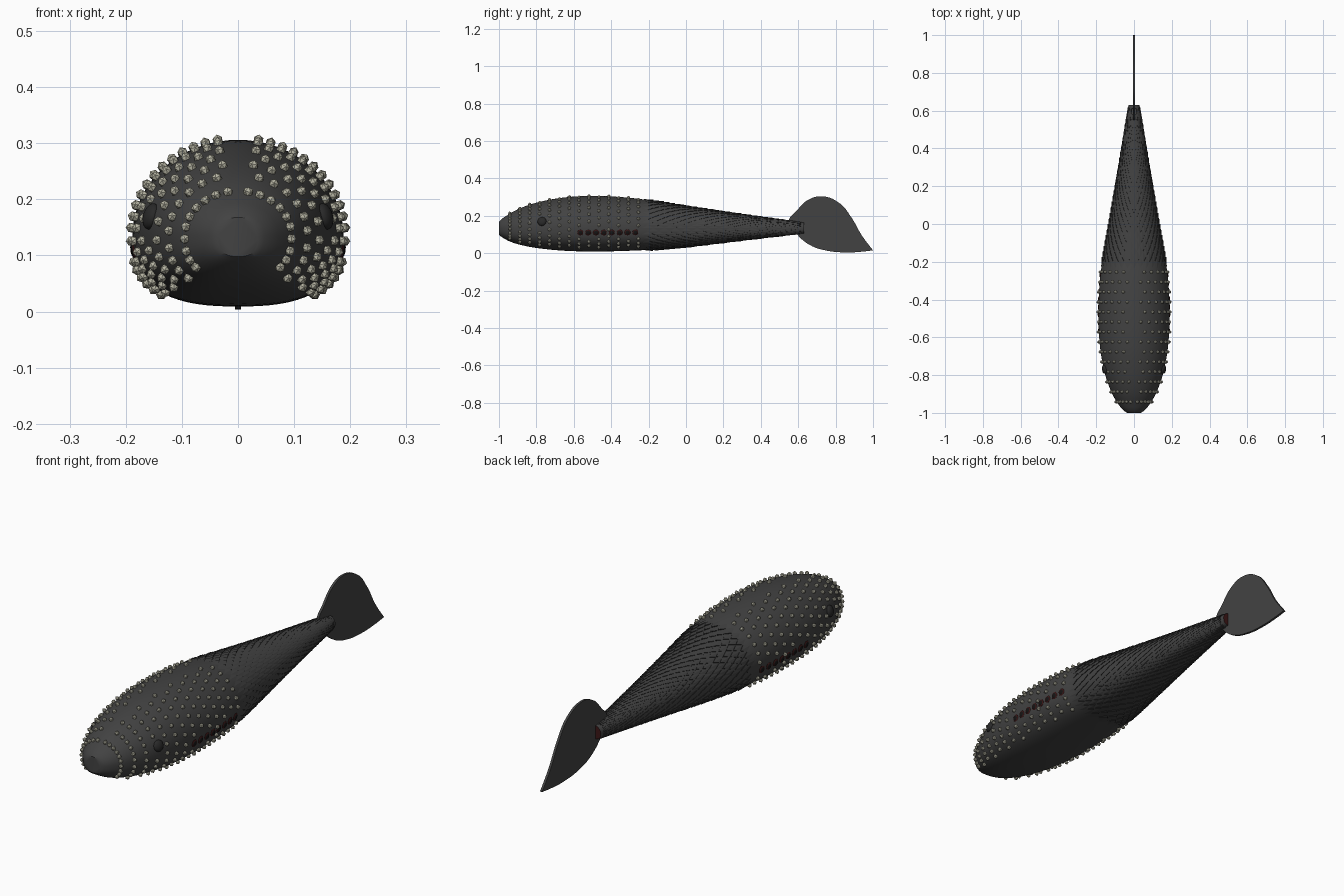
import bpy, bmesh, math
from mathutils import Vector, Matrix

cube = bpy.data.objects.get("Cube")
if cube:
    bpy.data.objects.remove(cube, do_unlink=True)


def material(name, rgb):
    m = bpy.data.materials.new(name)
    m.use_nodes = True
    m.diffuse_color = (*rgb, 1)
    bsdf = m.node_tree.nodes["Principled BSDF"]
    bsdf.inputs["Base Color"].default_value = (*rgb, 1)
    bsdf.inputs["Roughness"].default_value = 0.7
    return m


SKIN = material("charcoal skin", (0.055, 0.055, 0.055))
SEAM = material("dark scale seam", (0.022, 0.022, 0.022))
STUD = material("bone stud", (0.46, 0.45, 0.36))
RED = material("dark maroon", (0.045, 0.008, 0.008))
BLACK = material("black", (0.008, 0.007, 0.007))

# Body stations: y, bottom, top, half width
STATIONS = [(-1.0, .098, .168, .036), (-.985, .086, .184, .058), (-.95, .066, .206, .086),
            (-.9, .048, .235, .115), (-.8, .028, .270, .152), (-.65, .013, .298, .180),
            (-.48, .009, .306, .188), (-.3, .013, .296, .181), (-.15, .021, .276, .160),
            (0, .034, .252, .133), (.3, .069, .208, .082), (.63, .106, .164, .029)]
MID = .135


def station(y):
    """Smoothly interpolated bottom, top and half width at y."""
    i = 0
    while i < len(STATIONS) - 2 and y > STATIONS[i + 1][0]:
        i += 1
    a, b = STATIONS[i], STATIONS[i + 1]
    p, q = STATIONS[max(i - 1, 0)], STATIONS[min(i + 2, len(STATIONS) - 1)]
    h = b[0] - a[0]
    t = (y - a[0]) / h
    out = []
    for k in (1, 2, 3):
        m0 = (b[k] - p[k]) / (b[0] - p[0]) * h
        m1 = (q[k] - a[k]) / (q[0] - a[0]) * h
        out.append((2*t**3 - 3*t*t + 1) * a[k] + (t**3 - 2*t*t + t) * m0
                   + (3*t*t - 2*t**3) * b[k] + (t**3 - t*t) * m1)
    return out


def skin_point(y, angle):
    """Point on the skin; angle runs from the top round towards +x."""
    low, high, wide = station(y)
    s, c = math.sin(angle), math.cos(angle)
    power = 1 if c >= 0 else 2 / 2.6          # the belly is flatter than the back
    x = math.copysign(abs(s) ** power, s) * wide
    z = MID + (c * (high - MID) if c >= 0 else -abs(c) ** power * (MID - low))
    return Vector((x, y, z))


def skin_normal(y, angle):
    e = .004
    along = skin_point(y + e, angle) - skin_point(y - e, angle)
    around = skin_point(y, angle + e) - skin_point(y, angle - e)
    return along.cross(around).normalized() * -1


def outward(y, angle):
    n = skin_normal(y, angle)
    p = skin_point(y, angle) - Vector((0, y, MID))
    return n if n.dot(p) > 0 else -n


def finish(name, bm, mats, smooth=False):
    mesh = bpy.data.meshes.new(name)
    bm.to_mesh(mesh)
    bm.free()
    for m in mats:
        mesh.materials.append(m)
    ob = bpy.data.objects.new(name, mesh)
    bpy.context.collection.objects.link(ob)
    if smooth:
        bpy.ops.object.select_all(action="DESELECT")
        ob.select_set(True)
        bpy.context.view_layer.objects.active = ob
        bpy.ops.object.shade_smooth_by_angle(angle=math.radians(40))
    return ob


# Lofted body with a maroon cap at the tail end
bm = bmesh.new()
SIDES = 64
ys = [-1, -.993, -.985, -.97] + [-.95 + 1.58 * i / 60 for i in range(61)]
rings = [[bm.verts.new(skin_point(y, math.tau * i / SIDES)) for i in range(SIDES)] for y in ys]
for r0, r1 in zip(rings, rings[1:]):
    for i in range(SIDES):
        j = (i + 1) % SIDES
        bm.faces.new((r0[i], r0[j], r1[j], r1[i]))
bm.faces.new(rings[0])
bm.faces.new(rings[-1]).material_index = 1
bmesh.ops.recalc_face_normals(bm, faces=bm.faces)
finish("body", bm, [SKIN, RED], True)

# Overlapping kite scales on the rear half
bm = bmesh.new()
AROUND, ROWS = 32, 28
STEP = .82 / ROWS
for row in range(ROWS):
    y = -.205 + row * STEP
    size = .4 + .6 * (1 - row / ROWS)
    for i in range(AROUND):
        a = math.tau * (i + .5 * (row % 2)) / AROUND
        half = math.pi / AROUND

        def at(dy, da, lift):
            yy = min(y + dy, .628)
            return bm.verts.new(skin_point(yy, a + da) + outward(min(yy, .62), a + da) * lift * size)
        front, back, root = at(-STEP, 0, .001), at(STEP, 0, .007), at(STEP, 0, -.001)
        left, right = at(0, -half, .003), at(0, half, .003)
        for tri in ((front, right, back), (front, back, left)):
            bm.faces.new(tri)
        for tri in ((left, back, root), (right, root, back)):
            bm.faces.new(tri).material_index = 1
for f in bm.faces:
    f.normal_update()
    c = f.calc_center_median()
    if f.material_index == 0 and f.normal.dot(c - Vector((0, c.y, MID))) < 0:
        f.normal_flip()
finish("tail_scales", bm, [SKIN, SEAM])


def add_bead(bm, y, angle, radius, depth, lift, detail):
    """Flattened bead sitting on the skin."""
    n = outward(y, angle)
    place = (Matrix.Translation(skin_point(y, angle) + n * lift)
             @ n.to_track_quat("Z", "Y").to_matrix().to_4x4()
             @ Matrix.Diagonal((radius, radius, depth, 1)))
    bmesh.ops.create_icosphere(bm, subdivisions=detail, radius=1, matrix=place)


# Gill openings and eyes
GILL_ANGLE, EYE_ANGLE = math.radians(97), math.radians(76)
gill_ys = [-.565 + .042 * i for i in range(8)]
rims, holes, eyes = bmesh.new(), bmesh.new(), bmesh.new()
for side in (1, -1):
    for y in gill_ys:
        add_bead(rims, y, side * GILL_ANGLE, .016, .004, 0, 2)
        add_bead(holes, y, side * GILL_ANGLE, .012, .003, .002, 2)
    add_bead(eyes, -.77, side * EYE_ANGLE, .024, .014, 0, 3)
finish("gill_rims", rims, [RED], True)
finish("gill_openings", holes, [BLACK], True)
finish("eyes", eyes, [SEAM], True)

# Staggered rows of studs, leaving belly, eyes and gills clear
keep_clear = [(skin_point(y, GILL_ANGLE), .022) for y in gill_ys]
keep_clear.append((skin_point(-.77, EYE_ANGLE), .028))
bm = bmesh.new()
for row in range(14):
    y = -.94 + row * .0527
    for k in range(10):
        a = math.radians(11 + 13.5 * (k + .5 * (row % 2)))
        p = skin_point(y, a)
        if any((p - c).length < r for c, r in keep_clear):
            continue
        for side in (1, -1):
            add_bead(bm, y, side * a, .0095, .010, .003, 1)
finish("studs", bm, [STUD])

# Thin upright tail fin from a smooth closed outline
outline = [(.55, .172), (.59, .225), (.65, .283), (.725, .304), (.82, .268), (.885, .19),
           (.94, .095), (1, .015), (.94, .008), (.86, .004), (.75, .014), (.66, .045), (.59, .105)]
curve = bpy.data.curves.new("fin_outline", "CURVE")
curve.dimensions = "2D"
curve.fill_mode = "BOTH"
curve.extrude = .005
spline = curve.splines.new("BEZIER")
spline.bezier_points.add(len(outline) - 1)
for pt, (y, z) in zip(spline.bezier_points, outline):
    pt.co = (y, z, 0)
    pt.handle_left_type = pt.handle_right_type = "VECTOR" if y == 1 else "AUTO"
spline.use_cyclic_u = True
curve.materials.append(SKIN)
fin = bpy.data.objects.new("tail_fin", curve)
fin.matrix_world = Matrix(((0, 0, 1, 0), (1, 0, 0, 0), (0, 1, 0, 0), (0, 0, 0, 1)))
bpy.context.collection.objects.link(fin)
